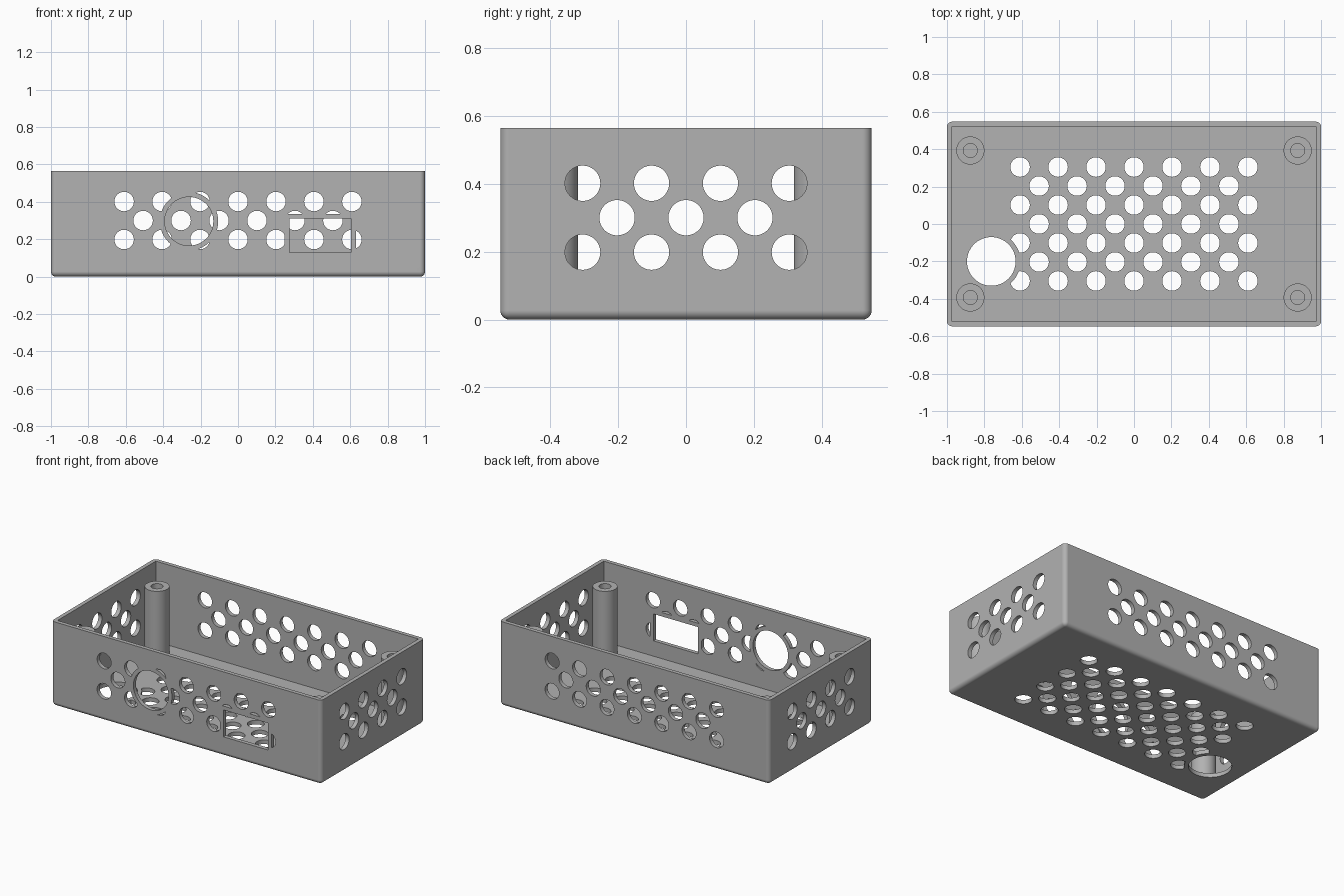
import bpy, bmesh
from math import radians, pi
from mathutils import Matrix, Vector

HX, HY, H = 1.0, 0.547, 0.565      # outer half sizes and height
T = 0.027                          # wall thickness
PITCH, VENT_R = 0.203, 0.052
GUARD = 0.026                      # solid margin kept around each port

old = bpy.data.objects.get("Cube")
if old:
    bpy.data.objects.remove(old, do_unlink=True)

grey = bpy.data.materials.new("matte grey")
grey.use_nodes = True
grey.diffuse_color = (0.445, 0.445, 0.445, 1)
grey.node_tree.nodes["Principled BSDF"].inputs["Base Color"].default_value = grey.diffuse_color


def add_box(bm, lo, hi):
    lo, hi = Vector(lo), Vector(hi)
    m = Matrix.Translation((lo + hi) / 2) @ Matrix.Diagonal((*(hi - lo), 1))
    return bmesh.ops.create_cube(bm, size=1, matrix=m)


def add_cylinder(bm, centre, axis, r, depth=0.12, segments=48):
    turn = {"x": Matrix.Rotation(pi / 2, 4, "Y"), "y": Matrix.Rotation(pi / 2, 4, "X"),
            "z": Matrix.Identity(4)}[axis]
    bmesh.ops.create_cone(bm, cap_ends=True, segments=segments, radius1=r, radius2=r,
                          depth=depth, matrix=Matrix.Translation(centre) @ turn)


def finish(name, bm):
    bmesh.ops.recalc_face_normals(bm, faces=bm.faces)
    mesh = bpy.data.meshes.new(name)
    bm.to_mesh(mesh)
    bm.free()
    mesh.materials.append(grey)
    obj = bpy.data.objects.new(name, mesh)
    bpy.context.collection.objects.link(obj)
    return obj


def cut(obj, cutter):
    """Subtract the cutter from the object and bake the result."""
    mod = obj.modifiers.new("cut", "BOOLEAN")
    mod.operation, mod.solver, mod.object = "DIFFERENCE", "EXACT", cutter
    graph = bpy.context.evaluated_depsgraph_get()
    baked = bpy.data.meshes.new_from_object(obj.evaluated_get(graph))
    obj.modifiers.clear()
    obj.data = baked
    bpy.data.objects.remove(cutter, do_unlink=True)


def smooth(obj):
    obj.data.shade_smooth()
    obj.data.set_sharp_from_angle(angle=radians(30))
    obj.modifiers.new("even shading", "WEIGHTED_NORMAL").keep_sharp = True


def stagger(rows, columns):
    """Grid of offsets where every second row is one hole shorter."""
    for j in range(rows):
        n = columns - j % 2
        for i in range(n):
            yield (i - (n - 1) / 2) * PITCH, (j - (rows - 1) / 2) * PITCH / 2


def ports(name, grow):
    """Round cable opening, rectangular socket and round floor opening."""
    bm = bmesh.new()
    d = 0.12 + 4 * grow
    add_cylinder(bm, (-0.262, -HY, 0.296), "y", 0.13 + grow, d, 64)
    add_cylinder(bm, (-0.763, -0.2, 0), "z", 0.13 + grow, d, 64)
    add_box(bm, (0.275 - grow, -HY - d / 2, 0.13 - grow), (0.605 + grow, -HY + d / 2, 0.31 + grow))
    return finish(name, bm)


# Outer case with rounded corners and bottom edges, sharp rim
bm = bmesh.new()
add_box(bm, (-HX, -HY, 0), (HX, HY, H))
edges = [e for e in bm.edges if any(v.co.z < H / 2 for v in e.verts)]
bmesh.ops.bevel(bm, geom=edges, offset=0.027, segments=6, profile=0.5, affect="EDGES")
case = finish("case", bm)

# Hollow interior
bm = bmesh.new()
add_box(bm, (T - HX, T - HY, T), (HX - T, HY - T, H + 0.2))
cut(case, finish("cavity", bm))

# Staggered vents in the floor and all four walls
bm = bmesh.new()
for x, y in stagger(7, 7):
    add_cylinder(bm, (x, -y, 0), "z", VENT_R)
for x, z in stagger(3, 7):
    for side in (-HY, HY):
        add_cylinder(bm, (x, side, 0.3 + z), "y", VENT_R)
for y, z in stagger(3, 4):
    for side in (-HX, HX):
        add_cylinder(bm, (side, y, 0.3 + z), "x", VENT_R)
vents = finish("vents", bm)
cut(vents, ports("port_margins", GUARD))
cut(case, vents)
cut(case, ports("ports", 0))
smooth(case)

# Hollow screw posts in the corners
for sx, side in ((-1, "right"), (1, "left")):
    for sy, end in ((-1, "front"), (1, "back")):
        bm = bmesh.new()
        profile = [(0.037, T - 0.005), (0.075, T - 0.005), (0.075, 0.472), (0.037, 0.472)]
        verts = [bm.verts.new((r, 0, z)) for r, z in profile]
        ring = [bm.edges.new((verts[i], verts[(i + 1) % 4])) for i in range(4)]
        bmesh.ops.spin(bm, geom=verts + ring, cent=(0, 0, 0), axis=(0, 0, 1),
                       angle=2 * pi, steps=48)
        bmesh.ops.remove_doubles(bm, verts=bm.verts, dist=0.0005)
        bmesh.ops.translate(bm, verts=bm.verts, vec=(sx * 0.875, sy * 0.393, 0))
        smooth(finish(f"{end}_{side}_screw_post", bm))
